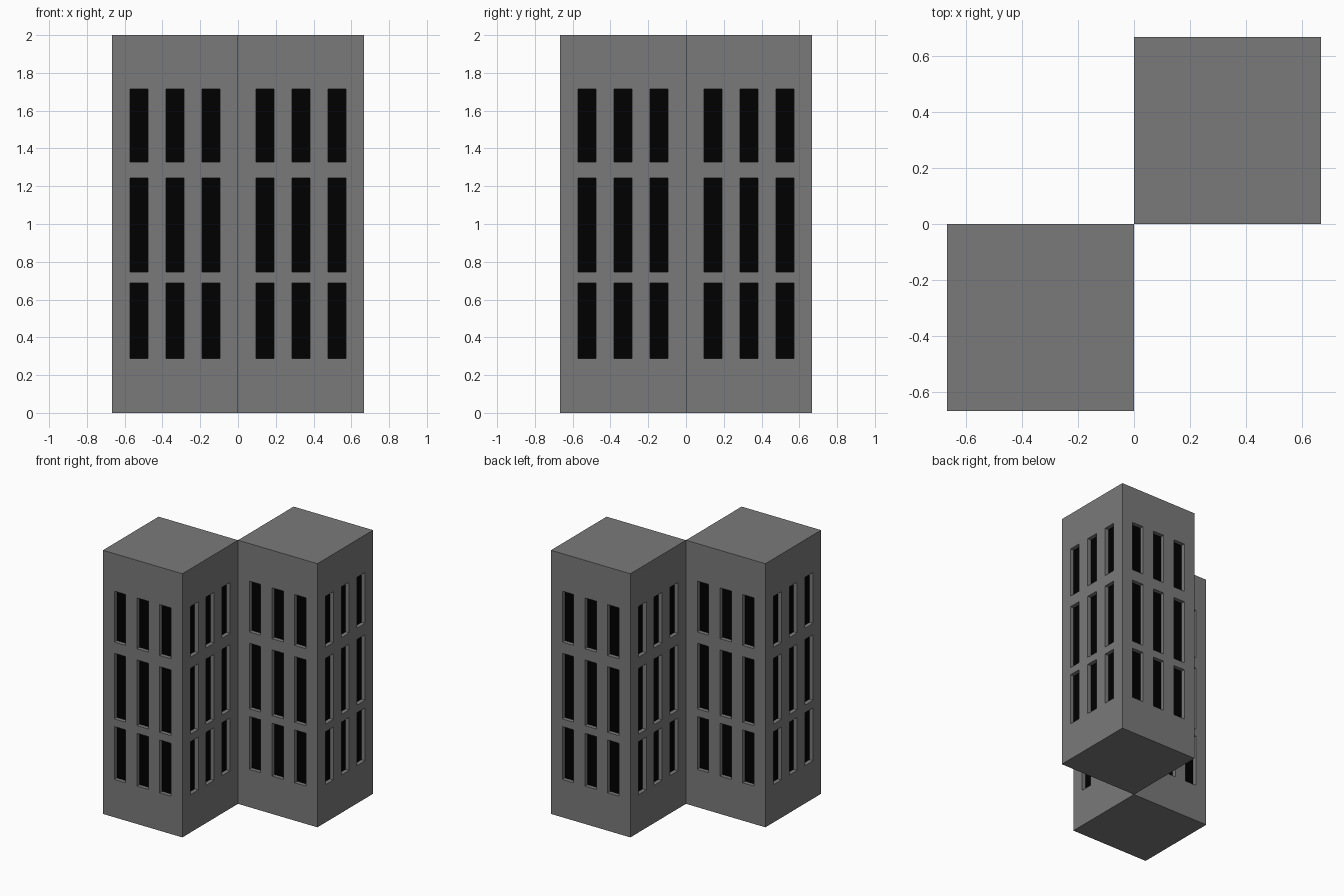
import bpy, bmesh
from mathutils import Vector

if "Cube" in bpy.data.objects:
    bpy.data.objects.remove(bpy.data.objects["Cube"])

W, H, DEPTH = 2 / 3, 2.0, 0.03
COLS = [(k * W / 7, (k + 1) * W / 7) for k in (1, 3, 5)]
ROWS = [(0.287, 0.688), (0.746, 1.244), (1.329, 1.715)]


def material(name, value):
    m = bpy.data.materials.new(name)
    m.diffuse_color = (value, value, value, 1)
    m.use_nodes = True
    m.node_tree.nodes["Principled BSDF"].inputs["Base Color"].default_value = m.diffuse_color
    return m


concrete = material("concrete", 0.195)
black = material("dark_window", 0.0)


def inside(v, spans):
    return any(a < v < b for a, b in spans)


def keep(bm, name, faces_wanted, mat):
    """Make an object from a copy of bm holding only the wanted face indices."""
    part = bm.copy()
    part.faces.ensure_lookup_table()
    drop = [f for f in part.faces if f.index not in faces_wanted]
    bmesh.ops.delete(part, geom=drop, context='FACES')
    mesh = bpy.data.meshes.new(name)
    part.to_mesh(mesh)
    part.free()
    mesh.materials.append(mat)
    bpy.context.collection.objects.link(bpy.data.objects.new(name, mesh))


def tower(name, ox, oy):
    # plain block with its corner at (ox, oy)
    bm = bmesh.new()
    bmesh.ops.create_cube(bm, size=1)
    for v in bm.verts:
        v.co = Vector(((v.co.x + .5) * W, (v.co.y + .5) * W, (v.co.z + .5) * H))
    # score the window grid into the walls
    for axis, spans in ((0, COLS), (1, COLS), (2, ROWS)):
        for c in (c for s in spans for c in s):
            p = Vector((0, 0, 0))
            n = Vector((0, 0, 0))
            p[axis], n[axis] = c, 1
            bmesh.ops.bisect_plane(bm, geom=bm.verts[:] + bm.edges[:] + bm.faces[:],
                                   plane_co=p, plane_no=n)
    bm.normal_update()
    # recess the window cells on all four walls
    windows = []
    for f in bm.faces:
        c = f.calc_center_median()
        along = c.y if abs(f.normal.x) > .5 else c.x
        if abs(f.normal.z) < .5 and inside(along, COLS) and inside(c.z, ROWS):
            windows.append(f)
    bmesh.ops.inset_individual(bm, faces=windows, thickness=0, depth=-DEPTH)
    bmesh.ops.translate(bm, verts=bm.verts[:], vec=(ox, oy, 0))
    bm.faces.index_update()
    panes = {f.index for f in windows}
    walls = {f.index for f in bm.faces} - panes
    keep(bm, name + "_walls", walls, concrete)
    keep(bm, name + "_windows", panes, black)
    bm.free()


# two square towers meeting at one corner edge
tower("rear_tower", 0, 0)
tower("front_tower", -W, -W)
